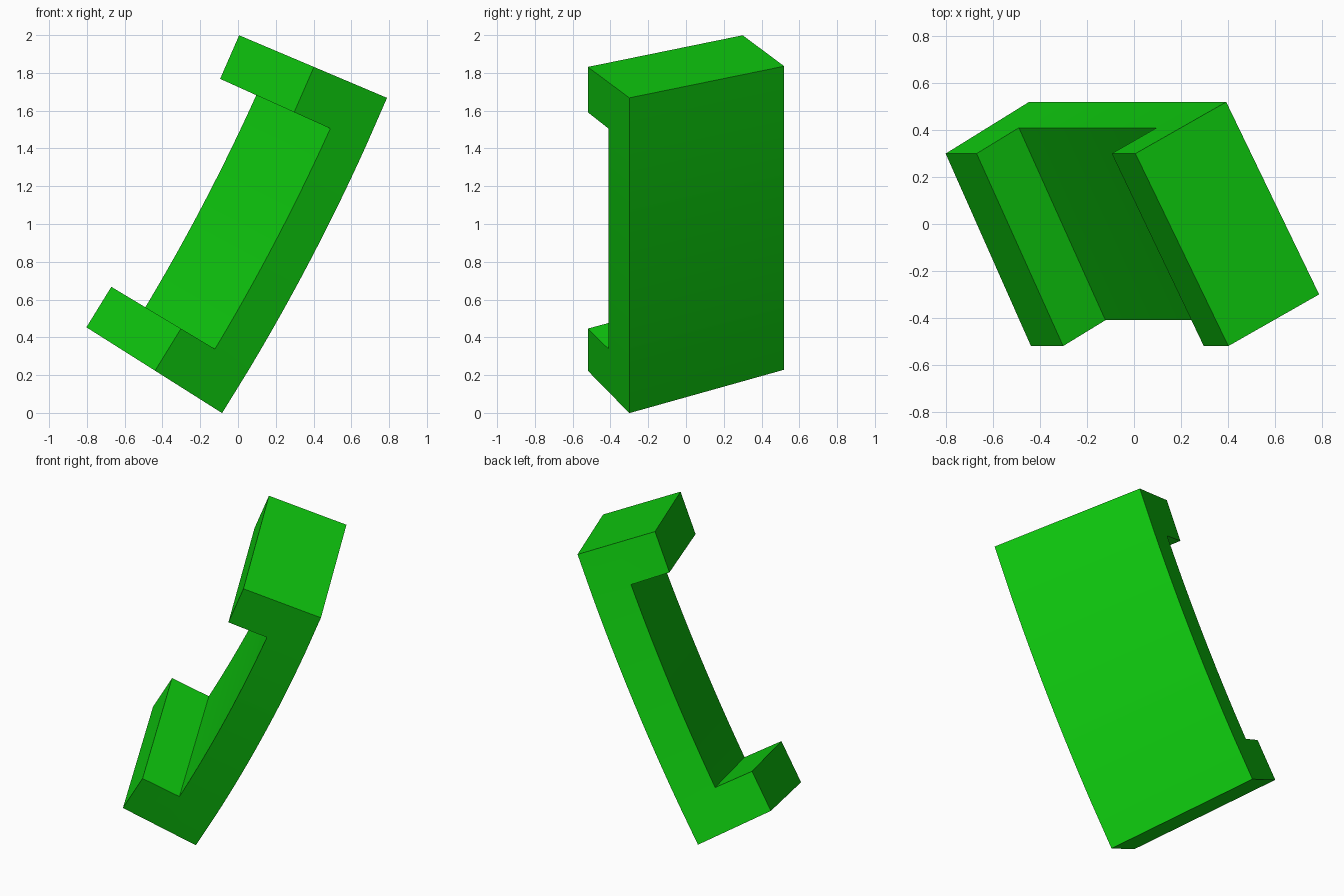
import bpy, bmesh, math

cube = bpy.data.objects.get("Cube")
if cube:
    bpy.data.objects.remove(cube, do_unlink=True)

# One green for the whole part
green = bpy.data.materials.new("bright_green")
green.use_nodes = True
colour = (0.0045, 0.6, 0.0045, 1.0)
green.diffuse_color = colour
green.node_tree.nodes["Principled BSDF"].inputs["Base Color"].default_value = colour

# Bend axis runs along y; angles are measured downward from +x
CENTRE_X, CENTRE_Z = -9.83, 6.16
TOP, BOTTOM, LUG = math.radians(22.93), math.radians(32.30), math.radians(1.35)
MID_STEPS = 12

# Tilted rectangular cross-section as (radius, y): rows run outer wall, recess floor, lug face
ROWS = [((11.53, -0.30), (11.10, 0.52)),
        ((11.32, -0.41), (10.89, 0.41)),
        ((11.11, -0.52), (10.68, 0.30))]

# Angular stations: lug, curved wall, lug
span = BOTTOM - TOP - 2 * LUG
angles = [TOP] + [TOP + LUG + span * i / MID_STEPS for i in range(MID_STEPS + 1)] + [BOTTOM]
last = len(angles) - 2


def filled(i, j):
    """Wall layer is continuous; lug layer exists only at the two ends."""
    return 0 <= i <= last and (j == 0 or (j == 1 and i in (0, last)))


bm = bmesh.new()
grid = {}
for i, a in enumerate(angles):
    for j, row in enumerate(ROWS):
        for k, (r, y) in enumerate(row):
            grid[i, j, k] = bm.verts.new((CENTRE_X + r * math.cos(a), y,
                                          CENTRE_Z - r * math.sin(a)))


def quad(*keys):
    bm.faces.new([grid[k] for k in keys])


# Skin each filled cell where it has no neighbour
for i in range(last + 1):
    for j in range(2):
        if not filled(i, j):
            continue
        for k in (0, 1):
            quad((i, j, k), (i + 1, j, k), (i + 1, j + 1, k), (i, j + 1, k))
        for di, s in ((-1, i), (1, i + 1)):
            if not filled(i + di, j):
                quad((s, j, 0), (s, j + 1, 0), (s, j + 1, 1), (s, j, 1))
        for dj, s in ((-1, j), (1, j + 1)):
            if not filled(i, j + dj):
                quad((i, s, 0), (i + 1, s, 0), (i + 1, s, 1), (i, s, 1))

bmesh.ops.delete(bm, geom=[v for v in bm.verts if not v.link_faces], context='VERTS')
bmesh.ops.recalc_face_normals(bm, faces=bm.faces)
mesh = bpy.data.meshes.new("curved_channel_bracket")
bm.to_mesh(mesh)
bm.free()
mesh.materials.append(green)

bracket = bpy.data.objects.new("curved_channel_bracket", mesh)
bpy.context.collection.objects.link(bracket)
bpy.ops.object.select_all(action='DESELECT')
bracket.select_set(True)
bpy.context.view_layer.objects.active = bracket
bpy.ops.object.shade_smooth_by_angle(angle=math.radians(30))
